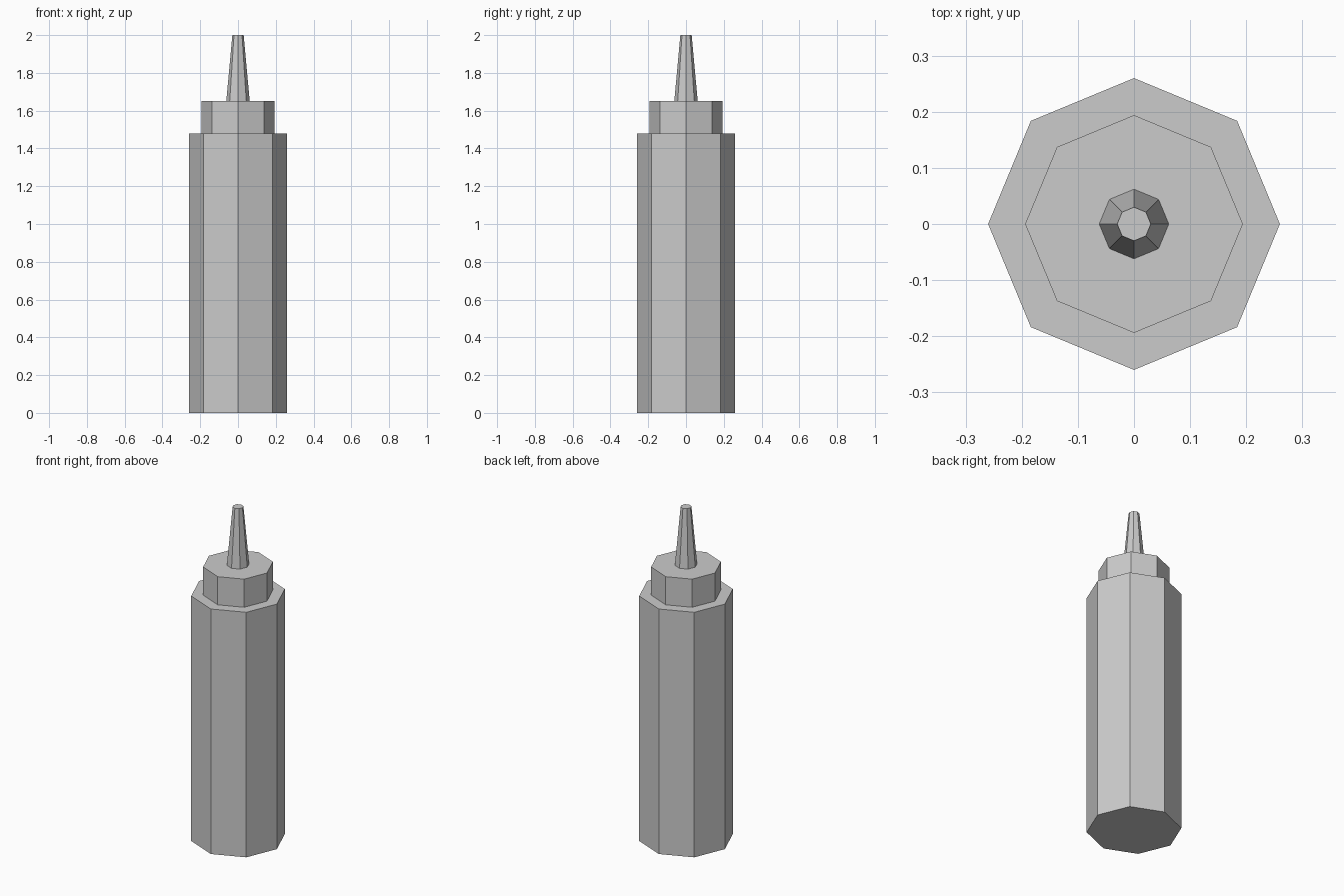
import bpy

# Remove the default object
cube = bpy.data.objects.get("Cube")
if cube:
    bpy.data.objects.remove(cube, do_unlink=True)

SIDES = 8

# One plain grey plastic for the whole bottle
grey = bpy.data.materials.new("light grey plastic")
grey.use_nodes = True
colour = (0.6, 0.6, 0.6, 1.0)
grey.diffuse_color = colour
grey.node_tree.nodes["Principled BSDF"].inputs["Base Color"].default_value = colour


def add_prism(name, bottom, top, radius_bottom, radius_top):
    """Add a capped, flat-shaded octagonal prism with corners on the axes."""
    bpy.ops.mesh.primitive_cone_add(
        vertices=SIDES, radius1=radius_bottom, radius2=radius_top,
        depth=top - bottom, location=(0, 0, (bottom + top) / 2))
    part = bpy.context.object
    part.name = part.data.name = name
    part.data.materials.append(grey)
    return part


# Bottle body, screw collar and tapered nozzle
add_prism("bottle_body", 0.0, 1.48, 0.26, 0.26)
add_prism("screw_collar", 1.48, 1.65, 0.194, 0.194)
add_prism("nozzle", 1.65, 2.0, 0.062, 0.03)
